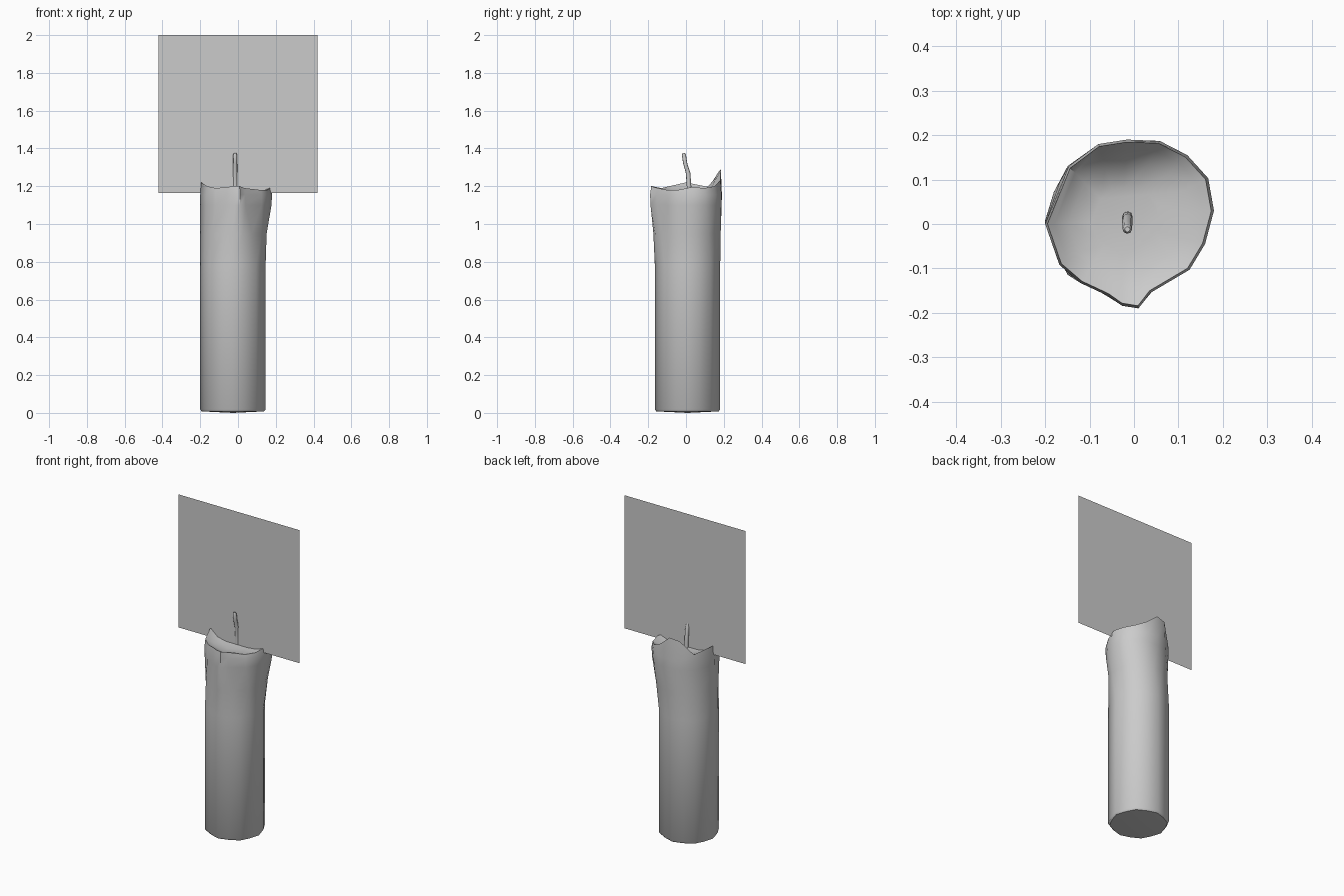
import bpy, bmesh, math
from mathutils import Vector

if "Cube" in bpy.data.objects:
    bpy.data.objects.remove(bpy.data.objects["Cube"])

CX, CY, R = -0.027, 0.008, 0.173

# Melted rim outline: x, y, z, counter-clockwise from the left
RIM = [(-.20, 0, 1.22), (-.168, -.092, 1.20), (-.12, -.133, 1.19), (-.058, -.162, 1.195),
       (-.027, -.184, 1.20), (.01, -.19, 1.20), (.037, -.155, 1.19), (.125, -.103, 1.18),
       (.16, -.045, 1.18), (.18, .03, 1.195), (.167, .103, 1.19), (.12, .155, 1.20),
       (.058, .187, 1.23), (-.016, .19, 1.29), (-.08, .18, 1.28), (-.147, .13, 1.195)]
N = len(RIM)


def make_object(name, bm, angle=None):
    bmesh.ops.recalc_face_normals(bm, faces=bm.faces)
    me = bpy.data.meshes.new(name)
    bm.to_mesh(me)
    bm.free()
    ob = bpy.data.objects.new(name, me)
    bpy.context.collection.objects.link(ob)
    if angle:
        bpy.ops.object.select_all(action='DESELECT')
        ob.select_set(True)
        bpy.context.view_layer.objects.active = ob
        bpy.ops.object.shade_smooth_by_angle(angle=math.radians(angle))
    return ob


def loft(rings):
    bm = bmesh.new()
    vr = [[bm.verts.new(p) for p in ring] for ring in rings]
    n = len(vr[0])
    for a, b in zip(vr, vr[1:]):
        for i in range(n):
            j = (i + 1) % n
            bm.faces.new((a[i], a[j], b[j], b[i]))
    bm.faces.new(vr[0][::-1])
    bm.faces.new(vr[-1])
    return bm


def shaft_point(i, r, z):
    # octagonal shaft, odd points sit on the edge midpoints
    a = math.pi + i * math.tau / N
    r *= math.cos(math.pi / 8) ** 0.5 if i % 2 else 1
    return Vector((CX + r * math.cos(a), CY + r * math.sin(a), z))


def shaft(r, z):
    return [shaft_point(i, r, z) for i in range(N)]


def melted(blend, z):
    return [shaft_point(i, R, z).lerp(Vector((x, y, z)), blend)
            for i, (x, y, _) in enumerate(RIM)]


def bowl(scale, mix, floor=1.165):
    return [Vector((CX + (x - CX) * scale, CY + (y - CY) * scale, floor + (z - floor) * mix))
            for x, y, z in RIM]


# Candle body with overhanging melted wax and a hollow top
rings = [shaft(R - .008, 0.008), shaft(R, .018), shaft(R, .78), melted(.4, .95), melted(.95, 1.1),
         melted(1, 1.155), bowl(.97, 1), bowl(.88, .72), bowl(.7, .25), bowl(.4, .03)]
make_object("candle_body", loft(rings), 50)

# Wick leaning towards the front
path = [(.017, 1.14, .012), (.016, 1.20, .012), (.011, 1.27, .012), (-.004, 1.32, .011),
        (-.011, 1.365, .011), (-.012, 1.376, .006)]
wick = [[(-.015 + r * math.cos(k * math.tau / 8), y + r * math.sin(k * math.tau / 8), z)
         for k in range(8)] for y, z, r in path]
make_object("wick", loft(wick), 50)

# Flat flame card
bm = bmesh.new()
bm.faces.new([bm.verts.new((x, .008, z)) for x, z in
              ((-.42, 1.165), (.42, 1.165), (.42, 2.0), (-.42, 2.0))])
make_object("flame_card", bm)

# Slightly domed candle base
bm = bmesh.new()
edge = [bm.verts.new(p) for p in shaft(R - .008, 0.008)]
mid = bm.verts.new((CX, CY, 0))
for i in range(N):
    bm.faces.new((edge[i], mid, edge[(i + 1) % N]))
make_object("candle_base", bm, 50)
